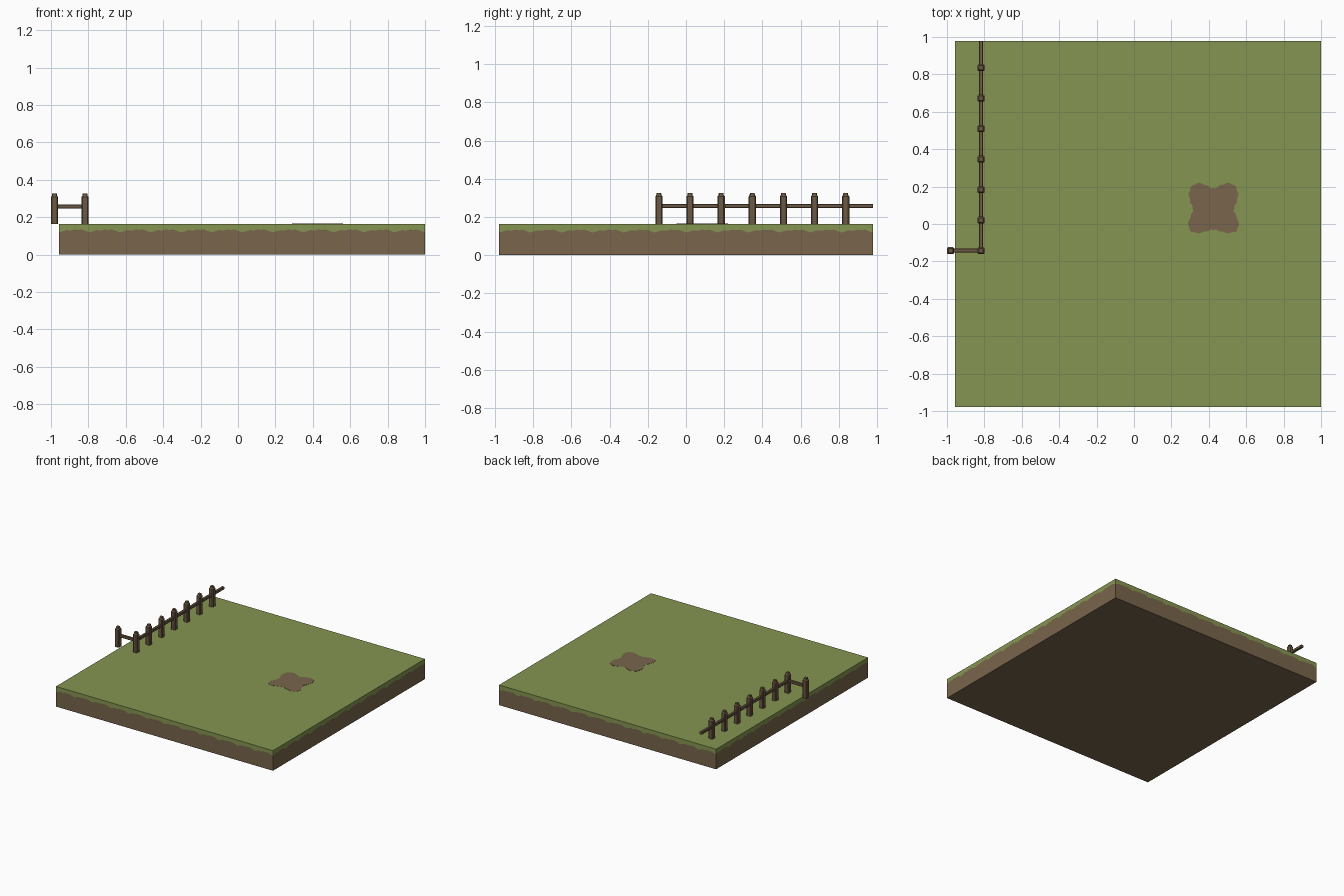
import bpy, bmesh, math
from mathutils import Vector

if "Cube" in bpy.data.objects:
    bpy.data.objects.remove(bpy.data.objects["Cube"])

TILE = 0.163                 # the ground is 12 x 12 tiles
SIZE = 12 * TILE
X1, Y1, TOP = 1.0, SIZE / 2, 0.164
X0, Y0 = X1 - SIZE, -SIZE / 2


def material(name, rgb):
    m = bpy.data.materials.new(name)
    m.diffuse_color = (*rgb, 1)
    m.use_nodes = True
    m.node_tree.nodes["Principled BSDF"].inputs["Base Color"].default_value = m.diffuse_color
    return m


GRASS = material("grass green", (0.235, 0.301, 0.082))
DIRT = material("dirt brown", (0.188, 0.130, 0.072))
WOOD = material("dark wood", (0.150, 0.098, 0.056))


def finish(bm, name, *mats):
    bmesh.ops.remove_doubles(bm, verts=bm.verts, dist=1e-5)
    bmesh.ops.recalc_face_normals(bm, faces=bm.faces)
    me = bpy.data.meshes.new(name)
    bm.to_mesh(me)
    bm.free()
    for m in mats:
        me.materials.append(m)
    ob = bpy.data.objects.new(name, me)
    bpy.context.collection.objects.link(ob)
    return ob


def loft(bm, rings):
    """Skin a list of point rings and cap both ends."""
    rows = [[bm.verts.new(p) for p in r] for r in rings]
    n = len(rows[0])
    for a, b in zip(rows, rows[1:]):
        for i in range(n):
            j = (i + 1) % n
            bm.faces.new((a[i], a[j], b[j], b[i]))
    bm.faces.new(rows[0][::-1])
    bm.faces.new(rows[-1])


def octagon(h, c):
    """Square of half width h with corners cut by c."""
    k = h - c
    return [(h, -k), (h, k), (k, h), (-k, h), (-h, k), (-h, -k), (-k, -h), (k, -h)]


# Ground slab: ragged line between grass and dirt repeats on every tile
ragged = [0.119, 0.125, 0.131, 0.128, 0.134, 0.132, 0.134, 0.126]
corners = [Vector(p) for p in ((X0, Y0), (X1, Y0), (X1, Y1), (X0, Y1))]
rim = []
for a, b in zip(corners, corners[1:] + corners[:1]):
    steps = 12 * len(ragged)
    for i in range(steps):
        p = a.lerp(b, i / steps)
        rim.append((p.x, p.y, ragged[i % len(ragged)]))
bm = bmesh.new()
loft(bm, [[(x, y, 0) for x, y, z in rim], rim, [(x, y, TOP) for x, y, z in rim]])
for f in bm.faces:
    f.material_index = 0 if max(v.co.z for v in f.verts) > TOP - 0.001 else 1
finish(bm, "ground", GRASS, DIRT)

# Bare dirt patch: thin four-lobed plate
outline = []
for i in range(96):
    t = 2 * math.pi * i / 96
    r = 0.139 - 0.029 * math.cos(4 * t) + 0.003 * math.cos(24 * t) + 0.003 * math.sin(7 * t)
    outline.append((0.425 + r * math.cos(t), 0.083 + r * math.sin(t)))
bm = bmesh.new()
loft(bm, [[(x, y, z) for x, y in outline] for z in (TOP - 0.001, TOP + 0.0015)])
finish(bm, "dirt_patch", DIRT)

# Fence posts: chamfered shaft with a stepped, narrower cap
FX, FY = -0.818, -0.142
spots = [(FX - TILE, FY)] + [(FX, FY + i * TILE) for i in range(7)]
for n, (px, py) in enumerate(spots):
    bm = bmesh.new()
    loft(bm, [[(px + x, py + y, z) for x, y in octagon(h, h * 0.3)]
              for h, z in ((0.019, TOP), (0.019, 0.308), (0.014, 0.314), (0.012, 0.327))])
    finish(bm, f"fence_post_{n + 1}", WOOD)

# Rails: one long along the fence, one short turning the corner
RZ = 0.258
section = octagon(0.011, 0.003)
bm = bmesh.new()
loft(bm, [[(FX + u, y, RZ + v) for u, v in section] for y in (FY, Y1)])
finish(bm, "long_rail", WOOD)
bm = bmesh.new()
loft(bm, [[(x, FY + u, RZ + v) for u, v in section] for x in (FX - TILE, FX)])
finish(bm, "short_rail", WOOD)
